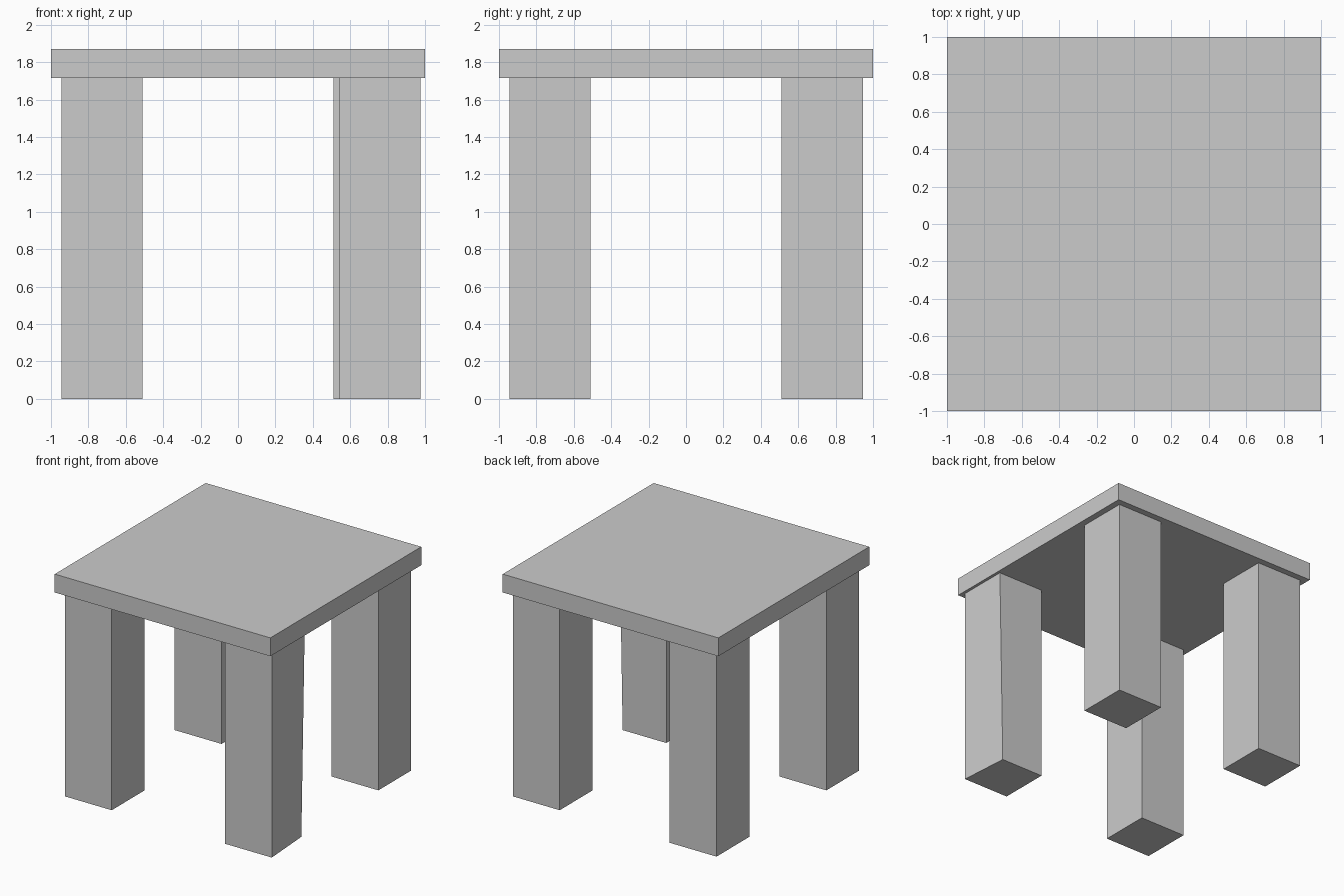
import bpy
import bmesh
from mathutils import Matrix, Vector

if "Cube" in bpy.data.objects:
    bpy.data.objects.remove(bpy.data.objects["Cube"])

TOP_Z, LEG_Z = 1.87, 1.716     # upper and lower side of the table top
INNER, OUTER = 0.51, 0.945     # leg extents from the centre
SHIFT = 0.03                   # sideways offset of the front right leg


def box(name, low, high):
    low, high = Vector(low), Vector(high)
    bm = bmesh.new()
    bmesh.ops.create_cube(bm, size=1, matrix=Matrix.Translation((low + high) / 2)
                          @ Matrix.Diagonal((*(high - low), 1)))
    mesh = bpy.data.meshes.new(name)
    bm.to_mesh(mesh)
    bm.free()
    obj = bpy.data.objects.new(name, mesh)
    bpy.context.collection.objects.link(obj)
    return obj


# Square top slab
box("table_top", (-1, -1, LEG_Z), (1, 1, TOP_Z))

# Four square legs
legs = {}
for y_name, ys in (("front", (-OUTER, -INNER)), ("back", (INNER, OUTER))):
    for x_name, xs in (("left", (-OUTER, -INNER)), ("right", (INNER, OUTER))):
        name = f"{y_name}_{x_name}_leg"
        legs[name] = box(name, (xs[0], ys[0], 0), (xs[1], ys[1], LEG_Z))

# Front right leg sits slightly outward, except its rear outer foot corner
for v in legs["front_right_leg"].data.vertices:
    if not (v.co.x > 0.9 and v.co.y > -0.6 and v.co.z < 0.1):
        v.co.x += SHIFT
